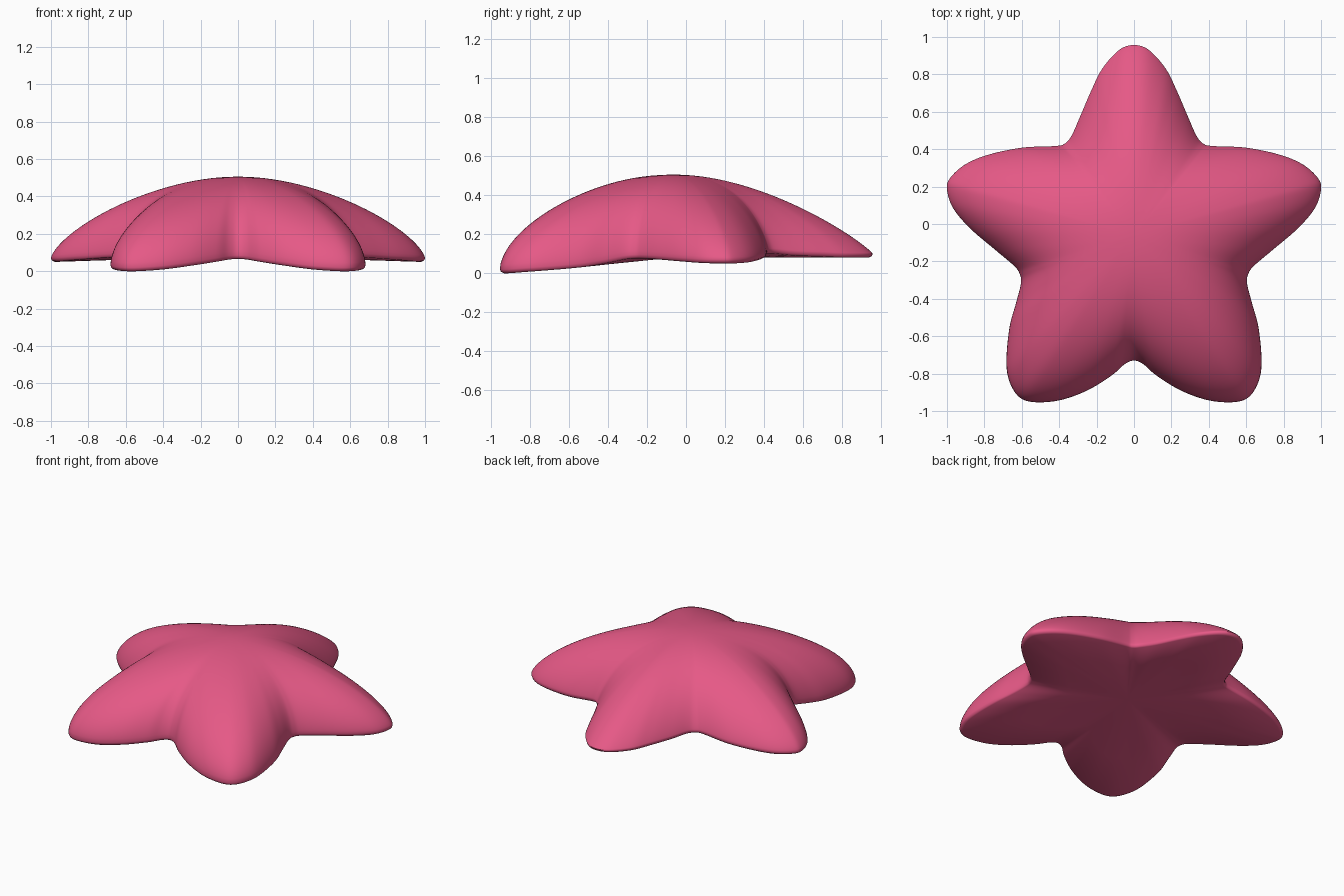
import bpy, bmesh
from mathutils import Vector

if "Cube" in bpy.data.objects:
    bpy.data.objects.remove(bpy.data.objects["Cube"])

# Right half of the outline, back tip to front notch: x, y, underside height
HALF = [(0, .957, .08), (.08, .93, .08), (.17, .83, .08), (.23, .71, .085),
        (.29, .57, .09), (.335, .47, .1), (.37, .43, .1), (.42, .417, .1),
        (.60, .408, .08), (.78, .37, .065), (.9, .32, .055), (.98, .25, .05),
        (1, .19, .05), (.97, .09, .052), (.88, -.02, .06), (.74, -.14, .07),
        (.64, -.225, .075), (.61, -.27, .075), (.605, -.32, .07), (.63, -.42, .05),
        (.665, -.55, .03), (.682, -.72, .015), (.67, -.83, .007), (.62, -.92, .0),
        (.54, -.952, .0), (.4, -.943, .01), (.25, -.89, .03), (.12, -.81, .05),
        (.05, -.75, .062), (0, -.73, .065)]
CENTRE = Vector((0, -.06))
TOP, RINGS, STEPS = .505, 36, 6


def smooth_loop(pts):
    """Closed Catmull-Rom curve through the points."""
    out, n = [], len(pts)
    for i in range(n):
        a, b, c, d = (pts[(i + k) % n] for k in (-1, 0, 1, 2))
        for j in range(STEPS):
            t = j / STEPS
            out.append(.5 * (2 * b + (c - a) * t + (2 * a - 5 * b + 4 * c - d) * t * t
                             + (3 * b - a - 3 * c + d) * t ** 3))
    return out


full = HALF + [(-x, y, z) for x, y, z in HALF[-2:0:-1]]
outline = smooth_loop([Vector(p) for p in full])
mean_r = .82

bm = bmesh.new()


def bridge(a, b):
    n = len(a)
    for i in range(n):
        bm.faces.new((a[i], a[(i + 1) % n], b[(i + 1) % n], b[i]))


def fan(ring, tip, flip=False):
    n = len(ring)
    for i in range(n):
        f = (ring[i], ring[(i + 1) % n], tip)
        bm.faces.new(f[::-1] if flip else f)


# Domed top: round rings in the middle that turn into the star outline
rings = []
for k in range(1, RINGS + 1):
    s = 1 - (1 - k / RINGS) ** 1.6
    ring = []
    for p in outline:
        off = p.xy - CENTRE
        d = off.normalized()
        r = s * (mean_r + (off.length - mean_r) * s)
        q = .65 + .15 * d.y + .08 * d.y ** 2
        base = p.z + .02
        z = base + (TOP - base) * max(0, 1 - s * s) ** q
        xy = CENTRE + d * r
        ring.append(bm.verts.new((xy.x, xy.y, z)))
    rings.append(ring)
fan(rings[0], bm.verts.new((CENTRE.x, CENTRE.y, TOP)))
for a, b in zip(rings, rings[1:]):
    bridge(a, b)

# Rounded rim and nearly flat underside
last = rings[-1]
for s, lift in ((.995, .007), (.98, 0), (.6, None)):
    ring = []
    for p in outline:
        xy = CENTRE + (p.xy - CENTRE) * s
        z = p.z * .6 + .08 * .4 if lift is None else p.z + lift
        ring.append(bm.verts.new((xy.x, xy.y, z)))
    bridge(last, ring)
    last = ring
fan(last, bm.verts.new((CENTRE.x, CENTRE.y, .08)))
bmesh.ops.recalc_face_normals(bm, faces=bm.faces)

mesh = bpy.data.meshes.new("starfish_body")
bm.to_mesh(mesh)
bm.free()
body = bpy.data.objects.new("starfish_body", mesh)
bpy.context.collection.objects.link(body)

pink = bpy.data.materials.new("starfish pink")
pink.diffuse_color = (.79, .10, .24, 1)
pink.use_nodes = True
pink.node_tree.nodes["Principled BSDF"].inputs["Base Color"].default_value = pink.diffuse_color
mesh.materials.append(pink)

bpy.context.view_layer.objects.active = body
body.select_set(True)
bpy.ops.object.shade_smooth_by_angle(angle=1.0)
